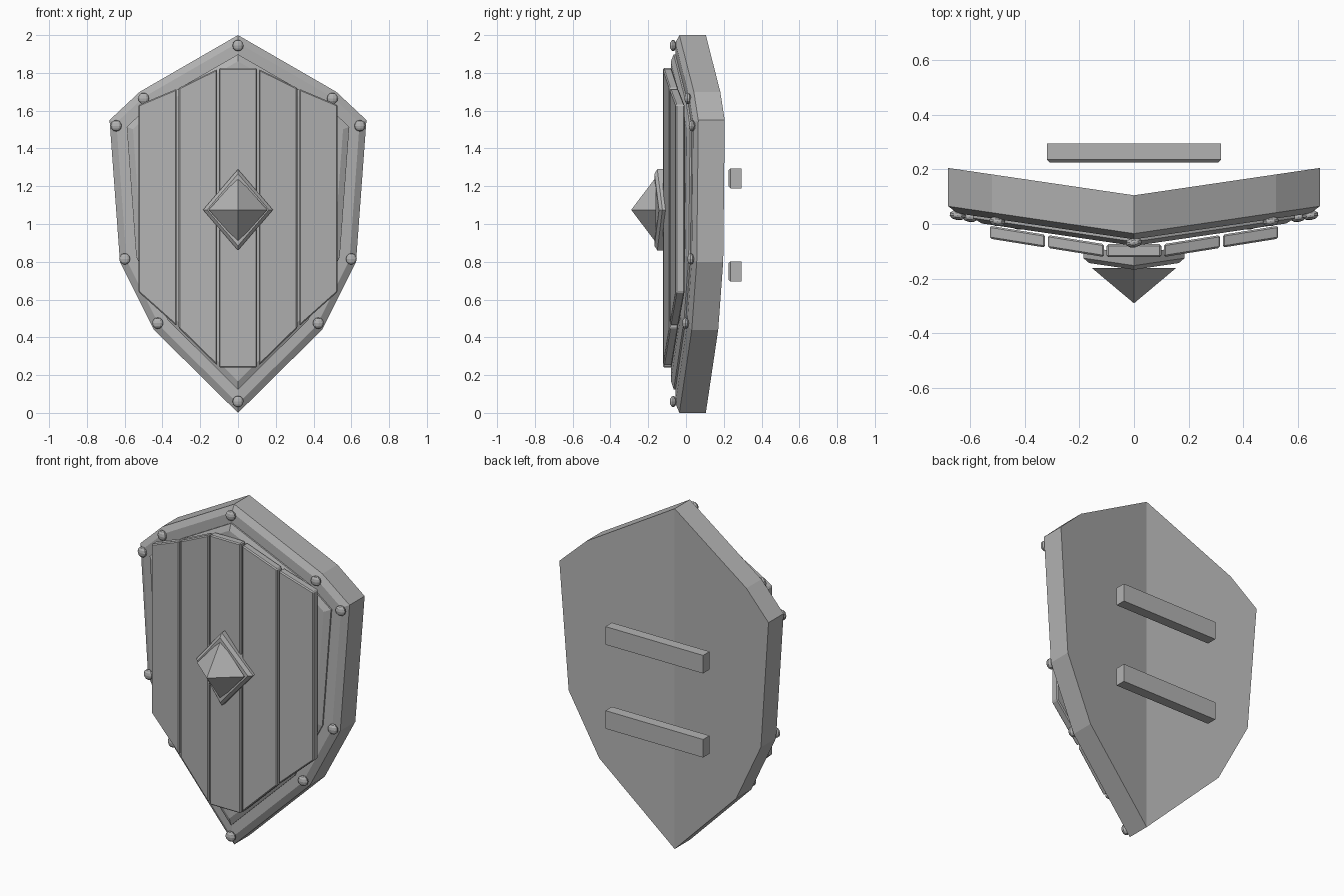
import bpy, bmesh, math
from mathutils import Matrix, Vector

if "Cube" in bpy.data.objects:
    bpy.data.objects.remove(bpy.data.objects["Cube"])

FOLD = 0.147  # how far the shield sweeps back per unit of |x|

grey = bpy.data.materials.new("plain grey")
grey.use_nodes = True
GREY = (0.45, 0.45, 0.45, 1)
grey.diffuse_color = GREY
grey.node_tree.nodes["Principled BSDF"].inputs["Base Color"].default_value = GREY


def finish(name, bm, bevel=0):
    bmesh.ops.recalc_face_normals(bm, faces=bm.faces)
    mesh = bpy.data.meshes.new(name)
    bm.to_mesh(mesh)
    bm.free()
    mesh.materials.append(grey)
    ob = bpy.data.objects.new(name, mesh)
    bpy.context.collection.objects.link(ob)
    if bevel:
        mod = ob.modifiers.new("Bevel", 'BEVEL')
        mod.width = bevel
        mod.segments = 1
    return ob


def inset(half, d):
    """Offset a mirrored half outline (top to bottom) inwards by d."""
    pts = [Vector(p) for p in half]
    flip = lambda p: Vector((-p.x, p.y))
    ring = [flip(pts[1])] + pts + [flip(pts[-2])]
    out = []
    for a, b, c in zip(ring, ring[1:], ring[2:]):
        e, f = (b - a).normalized(), (c - b).normalized()
        n, m = Vector((e.y, -e.x)), Vector((f.y, -f.x))
        out.append(b + (n + m) * d / (1 + n.dot(m)))
    return out


def folded_layer(name, half, levels):
    """Loft inset outlines; levels are (inset, y at the centre line)."""
    bm = bmesh.new()
    for side in (1, -1):
        rings = [[bm.verts.new((side * p.x, y + FOLD * abs(p.x), p.y))
                  for p in inset(half, d)] for d, y in levels]
        bm.faces.new(rings[0])
        bm.faces.new(rings[-1])
        for r, s in zip(rings, rings[1:]):
            for i in range(len(r) - 1):
                bm.faces.new((r[i], r[i + 1], s[i + 1], s[i]))
    bmesh.ops.remove_doubles(bm, verts=bm.verts, dist=0.0005)
    return finish(name, bm)


def plank(name, corners, y0, slope, thick=0.047):
    """Board with its back following the sweep; corners are (x, z)."""
    bm = bmesh.new()
    back = [bm.verts.new((x, y0 + slope * abs(x), z)) for x, z in corners]
    front = [bm.verts.new(v.co - Vector((0, thick, 0))) for v in back]
    bm.faces.new(back)
    bm.faces.new(front)
    for i in range(4):
        j = (i + 1) % 4
        bm.faces.new((back[i], back[j], front[j], front[i]))
    return finish(name, bm, 0.006)


# Shield body with a chamfered rim, and the raised panel on its front
outline = [(0, 2), (0.52, 1.70), (0.68, 1.55), (0.625, 0.80), (0.445, 0.44), (0, 0)]
folded_layer("shield_body", outline, [(0, 0.105), (0, -0.035), (0.035, -0.056)])
folded_layer("raised_panel", outline, [(0.088, -0.045), (0.088, -0.065), (0.12, -0.08)])

# Vertical planks
plank("centre_plank", [(-0.1, 1.825), (0.1, 1.825), (0.1, 0.24), (-0.1, 0.24)], -0.074, 0)
inner = [(0.11, 1.82), (0.314, 1.72), (0.314, 0.45), (0.11, 0.25)]
outer = [(0.325, 1.715), (0.527, 1.63), (0.527, 0.64), (0.325, 0.46)]
for side, label in ((1, "left"), (-1, "right")):
    for kind, shape in (("inner", inner), ("outer", outer)):
        plank(f"{label}_{kind}_plank", [(side * x, z) for x, z in shape], -0.091, 0.16)

# Boss: folded diamond plate and a four-sided spike
folded_layer("boss_plate", [(0, 1.29), (0.185, 1.075), (0, 0.86)],
             [(0, -0.11), (0, -0.152), (0.016, -0.167)])
bm = bmesh.new()
bmesh.ops.create_cone(bm, cap_ends=True, segments=4, radius1=1, radius2=0, depth=0.13,
                      matrix=Matrix.Translation((0, -0.225, 1.075))
                      @ Matrix.Rotation(math.pi / 2, 4, 'X')
                      @ Matrix.Diagonal((0.155, 0.172, 1, 1)))
bmesh.ops.remove_doubles(bm, verts=bm.verts, dist=0.0005)
finish("boss_spike", bm)

# Rivets round the rim
rivets = [(0, 1.945), (0.5, 1.665), (0.645, 1.52), (0.6, 0.815), (0.425, 0.475), (0, 0.06)]
for i, (x, z) in enumerate(rivets):
    for side in (1, -1) if x else (1,):
        bm = bmesh.new()
        bmesh.ops.create_uvsphere(bm, u_segments=10, v_segments=6, radius=0.03,
                                  matrix=Matrix.Translation((side * x, -0.068 + 0.155 * x, z))
                                  @ Matrix.Rotation(side * math.atan(FOLD), 4, 'Z')
                                  @ Matrix.Diagonal((1, 0.6, 1, 1)))
        finish(f"rivet_{i}_{'left' if side > 0 else 'right'}", bm)

# Grip bars behind, chamfered on the side towards the shield
for name, z in (("lower_grip", 0.748), ("upper_grip", 1.242)):
    bm = bmesh.new()
    bmesh.ops.create_cube(bm, size=1, matrix=Matrix.Translation((0, 0.26, z))
                          @ Matrix.Diagonal((0.635, 0.07, 0.106, 1)))
    near = [e for e in bm.edges if all(v.co.y < 0.26 for v in e.verts)]
    bmesh.ops.bevel(bm, geom=near, offset=0.01, segments=1, affect='EDGES')
    finish(name, bm)
